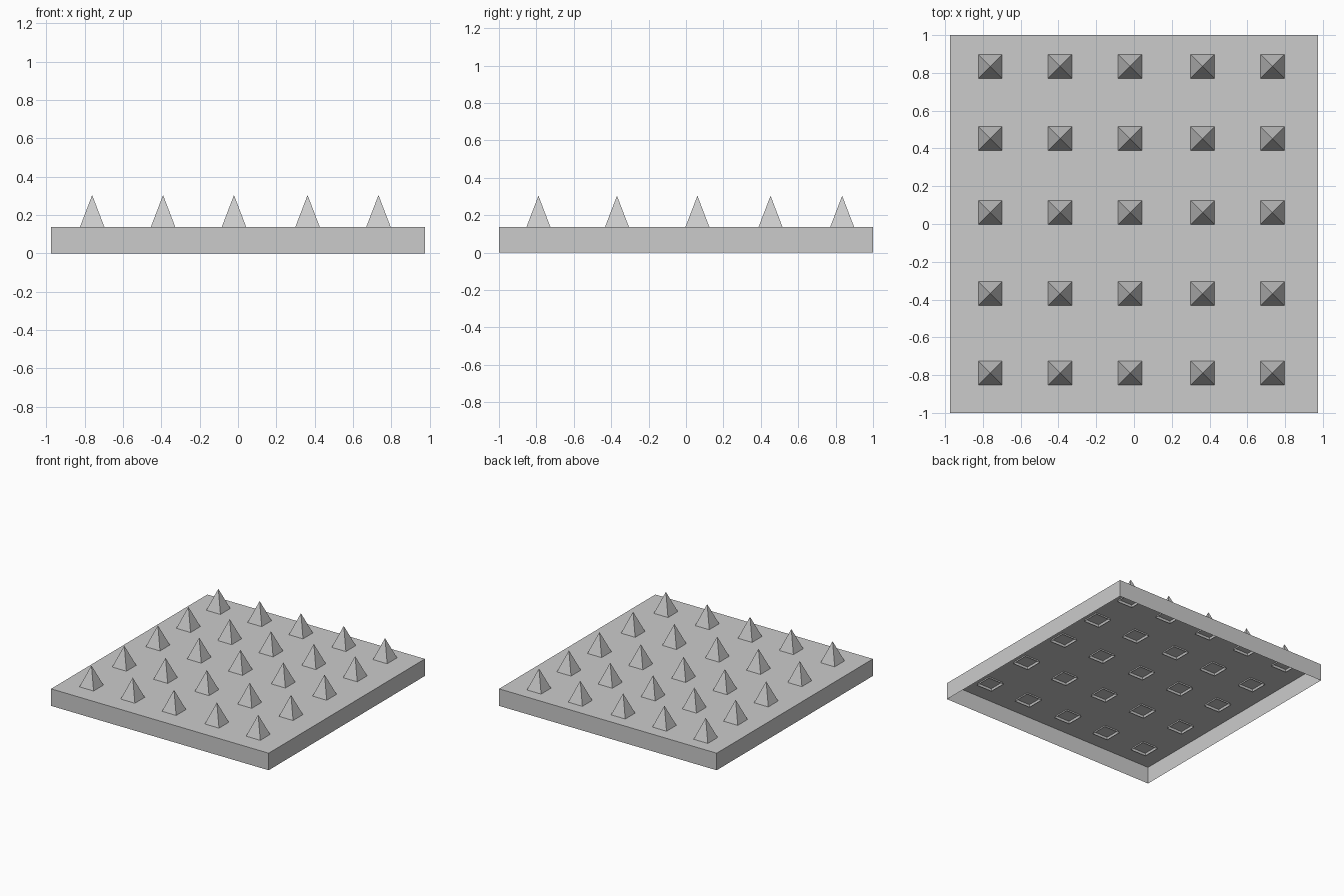
import bpy, bmesh

if "Cube" in bpy.data.objects:
    bpy.data.objects.remove(bpy.data.objects["Cube"])

TOP = 0.138                     # height of the plate's upper face
HALF_X, HALF_Y = 0.975, 1.0
APEX, SPIKE_BASE = 0.304, 0.121
SPIKE_HALF = 0.07               # half width where the spike starts, under the plate
XS = (-0.761, -0.391, -0.021, 0.363, 0.733)
YS = (-0.789, -0.369, 0.061, 0.452, 0.835)


def add_object(name, bm):
    mesh = bpy.data.meshes.new(name)
    bm.normal_update()
    bm.to_mesh(mesh)
    bm.free()
    obj = bpy.data.objects.new(name, mesh)
    bpy.context.collection.objects.link(obj)
    return obj


def remove_bottom(bm):
    bm.normal_update()
    bottom = [f for f in bm.faces if f.normal.z < -0.9]
    bmesh.ops.delete(bm, geom=bottom, context='FACES_ONLY')


# Base plate: thin-walled shell, open underneath
bm = bmesh.new()
bmesh.ops.create_cube(bm, size=1)
bmesh.ops.scale(bm, vec=(2 * HALF_X, 2 * HALF_Y, TOP), verts=bm.verts)
bmesh.ops.translate(bm, vec=(0, 0, TOP / 2), verts=bm.verts)
remove_bottom(bm)
add_object("base_plate", bm)

# One hollow four-sided spike, its foot poking just through the plate
bm = bmesh.new()
corners = [bm.verts.new((sx * SPIKE_HALF, sy * SPIKE_HALF, SPIKE_BASE))
           for sx, sy in ((-1, -1), (1, -1), (1, 1), (-1, 1))]
tip = bm.verts.new((0, 0, APEX))
for i in range(4):
    bm.faces.new((corners[i], corners[(i + 1) % 4], tip))
spike = add_object("spike", bm)

# Grid of spikes sharing the same mesh
for row, y in enumerate(YS):
    for col, x in enumerate(XS):
        obj = spike if row == col == 0 else bpy.data.objects.new("spike", spike.data)
        obj.name = f"spike_row{row + 1}_col{col + 1}"
        obj.location = (x, y, 0)
        if obj is not spike:
            bpy.context.collection.objects.link(obj)
